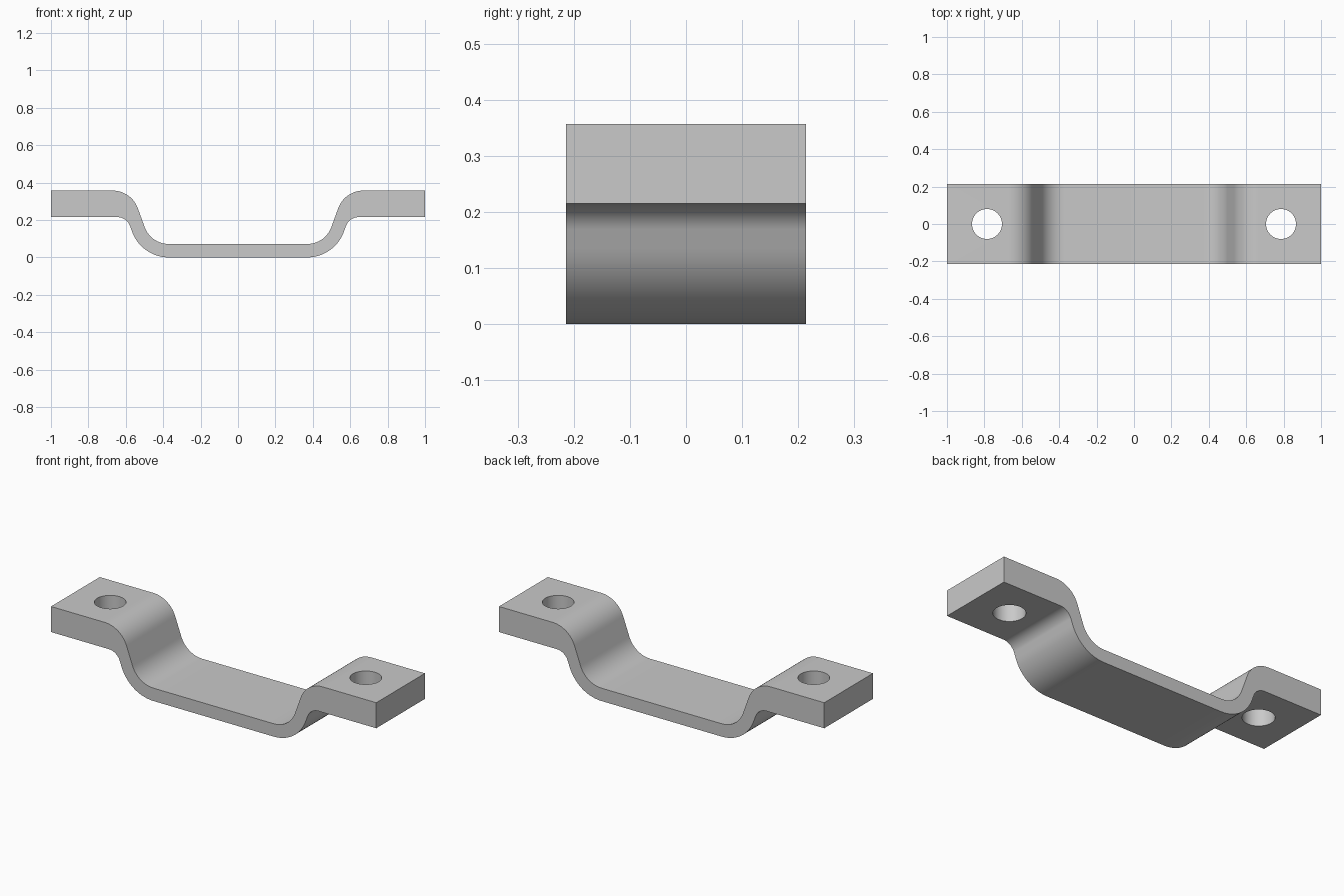
import bpy
import bmesh
import math
from mathutils import Vector

if "Cube" in bpy.data.objects:
    bpy.data.objects.remove(bpy.data.objects["Cube"], do_unlink=True)

HALF_WIDTH = 0.214
HEIGHT = 0.357
SHEET = 0.0715
PAD_BOTTOM = 0.215
SLOPE = math.radians(70)
HOLE_X, HOLE_RADIUS = 0.786, 0.08

steel = bpy.data.materials.new("grey steel")
steel.use_nodes = True
grey = (0.585, 0.585, 0.585, 1)
steel.diffuse_color = grey
steel.node_tree.nodes["Principled BSDF"].inputs["Base Color"].default_value = grey


def fillet(before, corner, after, radius, steps=14):
    """Points of an arc that rounds the corner between two straight runs."""
    corner = Vector(corner)
    a = (Vector(before) - corner).normalized()
    b = (Vector(after) - corner).normalized()
    half = a.angle(b) / 2
    centre = corner + (a + b).normalized() * radius / math.sin(half)
    start = (corner + a * radius / math.tan(half) - centre).normalized()
    end = (corner + b * radius / math.tan(half) - centre).normalized()
    return [centre + start.slerp(end, i / steps) * radius for i in range(steps + 1)]


def slope_x(z, offset):
    """X of the slanted leg at height z, moved out by the sheet thickness."""
    return 0.57 - (HEIGHT - z) / math.tan(SLOPE) + offset / math.sin(SLOPE)


def rounded(z_low, z_high, offset, r_low, r_high):
    """One side of the right half of the profile, from middle to pad end."""
    low = (slope_x(z_low, offset), z_low)
    high = (slope_x(z_high, offset), z_high)
    return (fillet((0, z_low), low, high, r_low)
            + fillet(low, high, (1, z_high), r_high) + [Vector((1, z_high))])


def mirrored(points):
    return [Vector((-p.x, p.y)) for p in reversed(points)] + points


# Closed profile: underside and upper side, each mirrored left to right
under = rounded(0, PAD_BOTTOM, SHEET, 0.208, 0.0715)
upper = rounded(SHEET, HEIGHT, 0, 0.137, 0.143)
outline = mirrored(under) + mirrored(upper)[::-1]

# Strap body, extruded across its width
bm = bmesh.new()
front = bm.faces.new([bm.verts.new((p.x, -HALF_WIDTH, p.y)) for p in outline])
extruded = bmesh.ops.extrude_face_region(bm, geom=[front], use_keep_orig=True)
back = [v for v in extruded["geom"] if isinstance(v, bmesh.types.BMVert)]
bmesh.ops.translate(bm, verts=back, vec=(0, 2 * HALF_WIDTH, 0))
bmesh.ops.recalc_face_normals(bm, faces=bm.faces)
mesh = bpy.data.meshes.new("bracket_strap")
bm.to_mesh(mesh)
bm.free()
mesh.materials.append(steel)
strap = bpy.data.objects.new("bracket_strap", mesh)
bpy.context.collection.objects.link(strap)

# Screw holes through both pads
for side in (-1, 1):
    bpy.ops.mesh.primitive_cylinder_add(
        vertices=48, radius=HOLE_RADIUS, depth=0.4,
        location=(side * HOLE_X, 0, (HEIGHT + PAD_BOTTOM) / 2))
    cutter = bpy.context.object
    cutter.name = "hole_cutter"
    cutter.hide_render = True
    cutter.data.materials.append(steel)
    cut = strap.modifiers.new("screw hole", "BOOLEAN")
    cut.operation = "DIFFERENCE"
    cut.solver = "EXACT"
    cut.object = cutter
    bpy.ops.object.select_all(action="DESELECT")
    strap.select_set(True)
    bpy.context.view_layer.objects.active = strap
    bpy.ops.object.modifier_apply(modifier=cut.name)
    bpy.data.objects.remove(cutter, do_unlink=True)

bpy.ops.object.shade_smooth_by_angle(angle=math.radians(30))
